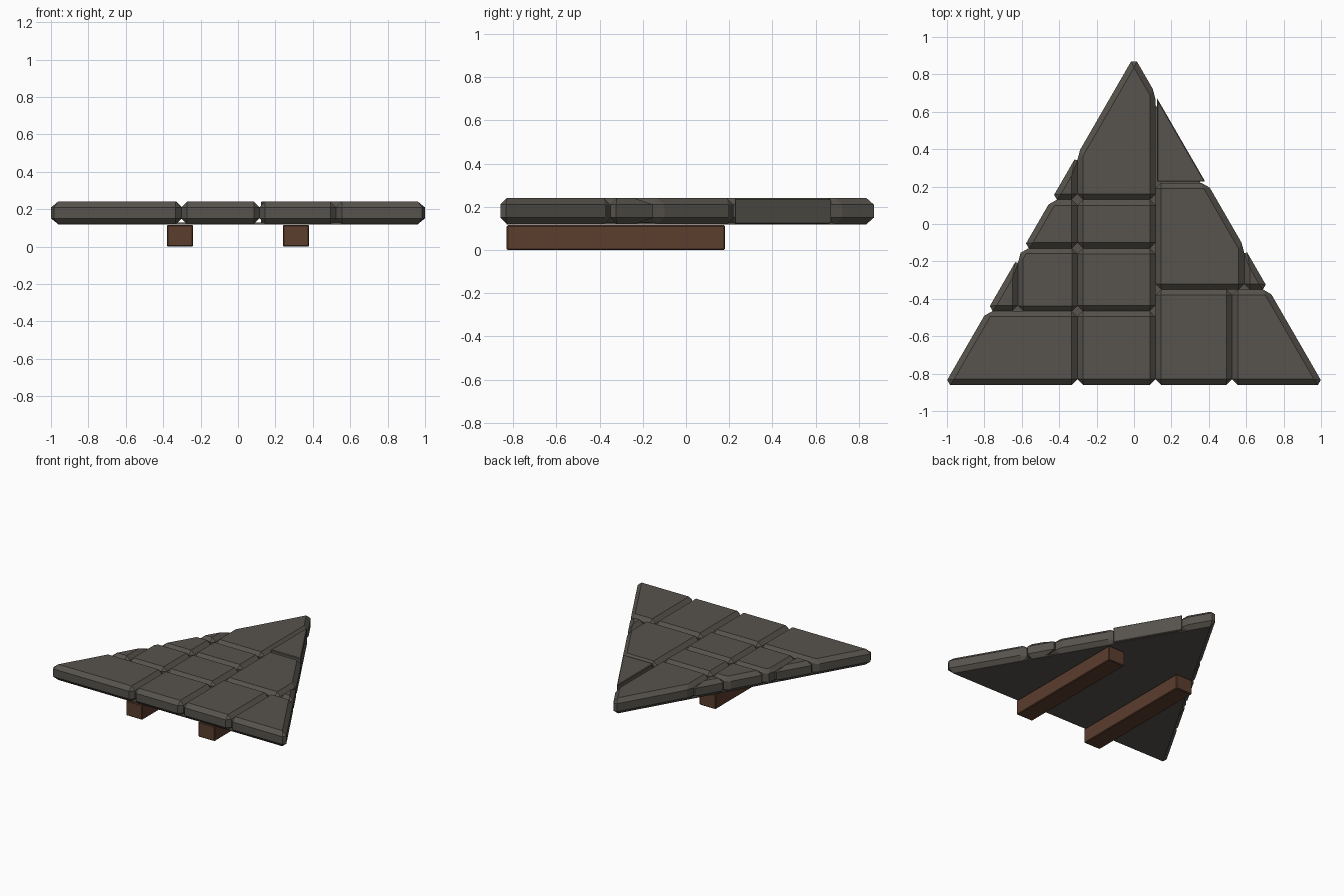
import bpy
import bmesh
import math
from mathutils import Vector

if "Cube" in bpy.data.objects:
    bpy.data.objects.remove(bpy.data.objects["Cube"], do_unlink=True)


def material(name, rgb):
    mat = bpy.data.materials.new(name)
    mat.use_nodes = True
    mat.diffuse_color = (*rgb, 1)
    mat.node_tree.nodes["Principled BSDF"].inputs["Base Color"].default_value = (*rgb, 1)
    return mat


stone = material("dark stone", (0.095, 0.087, 0.074))
wood = material("brown wood", (0.105, 0.047, 0.027))

APEX = 0.896           # height in y where the two sloping sides meet
SLOPE = math.sqrt(3)   # equilateral outline
BOTTOM, TOP = 0.12, 0.24


def block(name, x, y, z, mat, bevel=0.0, apex=None):
    """Box over the given ranges, optionally trimmed by the sloping sides, then chamfered."""
    bm = bmesh.new()
    bmesh.ops.create_cube(bm, size=1)
    for v in bm.verts:
        for i, (low, high) in enumerate((x, y, z)):
            v.co[i] = low if v.co[i] < 0 else high
    if apex is not None:
        for side in (-1, 1):
            cut = bmesh.ops.bisect_plane(
                bm, geom=bm.verts[:] + bm.edges[:] + bm.faces[:], dist=1e-5,
                plane_co=Vector((0, apex, 0)), plane_no=Vector((side * SLOPE, 1, 0)),
                clear_outer=True)
            rim = [e for e in cut["geom_cut"] if isinstance(e, bmesh.types.BMEdge)]
            if rim:
                bmesh.ops.holes_fill(bm, edges=rim, sides=0)
    bmesh.ops.recalc_face_normals(bm, faces=bm.faces)
    if bevel:
        bmesh.ops.bevel(bm, geom=bm.edges[:], offset=bevel, offset_type='OFFSET',
                        segments=1, profile=0.5, affect='EDGES', clamp_overlap=True)
    mesh = bpy.data.meshes.new(name)
    bm.to_mesh(mesh)
    bm.free()
    mesh.materials.append(mat)
    obj = bpy.data.objects.new(name, mesh)
    bpy.context.collection.objects.link(obj)
    return obj


# Seams between the columns and rows of slabs
FRONT, FAR = -0.86, 1.2
LEFT_SEAM, RIGHT_SEAM = -0.303, 0.115
ROWS = (FRONT, -0.465, -0.13, 0.13, FAR)
RIGHT_ROWS = (FRONT, -0.35, 0.22)

slabs = {
    "right_corner_slab": ((-FAR, LEFT_SEAM), ROWS[0:2]),
    "right_middle_slab": ((-0.62, LEFT_SEAM), ROWS[1:3]),
    "right_middle_chip": ((-FAR, -0.62), ROWS[1:3]),
    "right_upper_slab": ((-FAR, LEFT_SEAM), ROWS[2:4]),
    "right_upper_chip": ((-FAR, LEFT_SEAM), ROWS[3:5]),
    "left_inner_slab": ((RIGHT_SEAM, 0.525), RIGHT_ROWS[0:2]),
    "left_corner_slab": ((0.525, FAR), RIGHT_ROWS[0:2]),
    "left_large_slab": ((RIGHT_SEAM, 0.59), RIGHT_ROWS[1:3]),
    "left_chip": ((0.59, FAR), (RIGHT_ROWS[1], FAR)),
}
for row in range(4):
    slabs["centre_slab_%d" % (row + 1)] = ((LEFT_SEAM, RIGHT_SEAM), ROWS[row:row + 2])

for name, (xs, ys) in slabs.items():
    block(name, xs, ys, (BOTTOM, TOP), stone, 0.03, APEX)

# Sharp-edged triangular slab beside the tip
block("left_tip_slab", (0.122, FAR), (0.226, FAR), (BOTTOM, TOP), stone, 0.005, 0.886)

# Flat backing under the slabs
block("backing_plate", (-FAR, FAR), (-0.83, FAR), (0.119, 0.128), stone, 0, APEX - 0.06)

# Two wooden support beams
for side, label in ((-1, "right"), (1, "left")):
    xs = sorted((side * 0.24, side * 0.38))
    block(label + "_beam", xs, (-0.83, 0.18), (0, 0.115), wood, 0.005)
